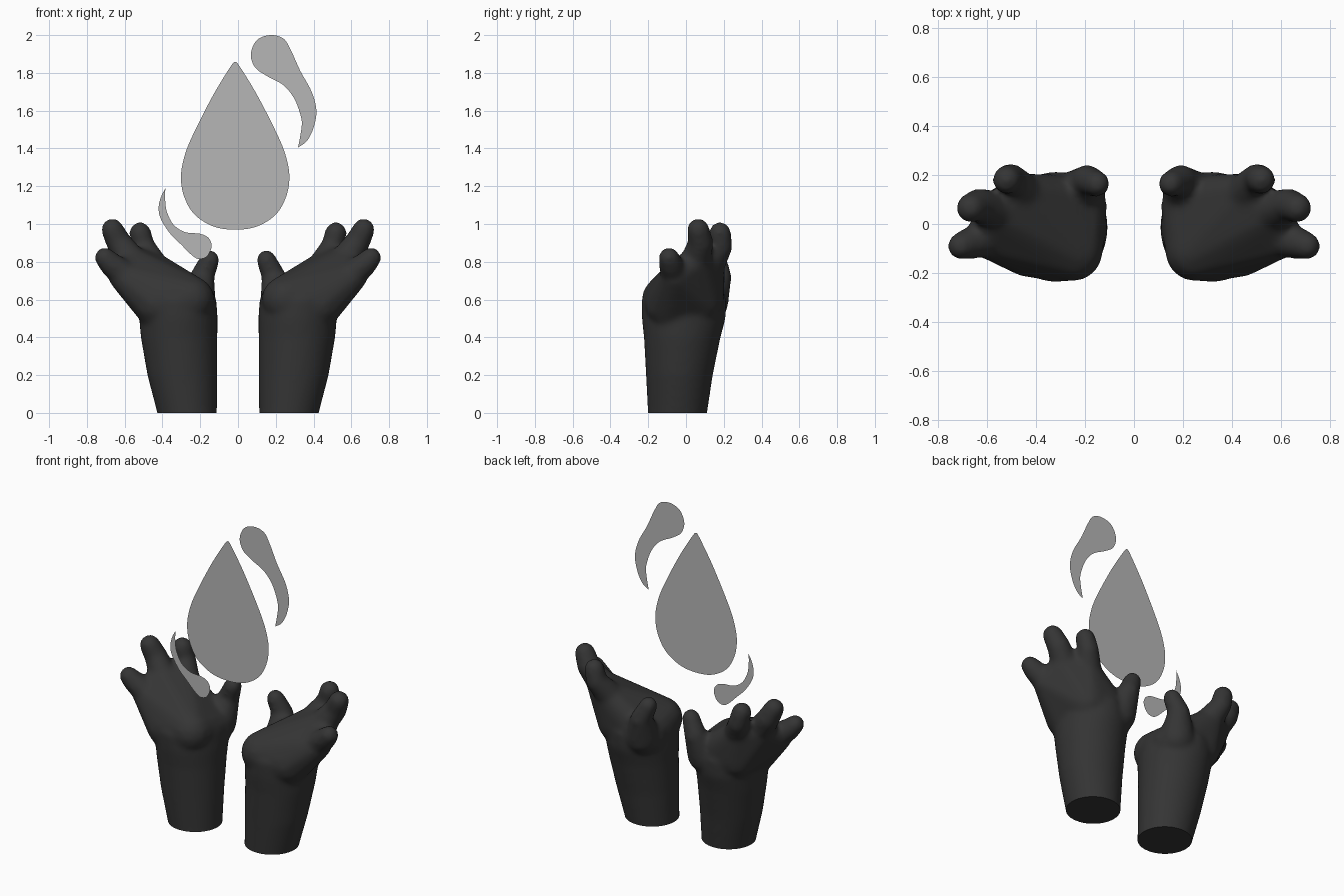
import bpy, bmesh, math
from mathutils import Vector

if "Cube" in bpy.data.objects:
    bpy.data.objects.remove(bpy.data.objects["Cube"])


def material(name, value):
    m = bpy.data.materials.new(name)
    m.diffuse_color = (value, value, value, 1)
    m.use_nodes = True
    m.node_tree.nodes["Principled BSDF"].inputs["Base Color"].default_value = m.diffuse_color
    return m


black = material("charcoal", 0.035)
grey = material("light grey", 0.47)


def ball(x, y, z, r, n=16):
    """Points of a sphere."""
    pts = [Vector((x, y, z + r)), Vector((x, y, z - r))]
    for i in range(1, 8):
        a = math.pi * i / 8
        for j in range(n):
            b = 2 * math.pi * j / n
            pts.append(Vector((x + r * math.sin(a) * math.cos(b),
                               y + r * math.sin(a) * math.sin(b),
                               z + r * math.cos(a))))
    return pts


def ring(z, cx, cy, rx, ry, n=32):
    return [Vector((cx + rx * math.cos(2 * math.pi * k / n),
                    cy + ry * math.sin(2 * math.pi * k / n), z)) for k in range(n)]


def hull(points, verts, faces):
    """Add the convex hull of the points to the mesh lists."""
    bm = bmesh.new()
    for p in points:
        bm.verts.new(p)
    bmesh.ops.convex_hull(bm, input=bm.verts[:])
    bmesh.ops.delete(bm, geom=[v for v in bm.verts if not v.link_faces], context='VERTS')
    bmesh.ops.recalc_face_normals(bm, faces=bm.faces[:])
    bm.verts.index_update()
    base = len(verts)
    verts.extend(v.co.copy() for v in bm.verts)
    faces.extend([base + v.index for v in f.verts] for f in bm.faces)
    bm.free()


# forearm rings: z, centre x, centre y, radius x, radius y
ARM = [(-0.1, .258, -.05, .149, .15), (0, .27, -.045, .158, .157),
       (.2, .295, -.035, .185, .177), (.4, .312, -.02, .203, .203),
       (.5, .315, -.012, .208, .222), (.6, .32, -.012, .205, .225),
       (.67, .34, -.01, .16, .18)]
# palm balls: x, y, z, radius
PALM = [(.25, -.11, .6, .125), (.23, .08, .57, .12), (.42, -.085, .58, .135),
        (.42, .08, .6, .12), (.61, -.06, .72, .075), (.57, .05, .8, .08),
        (.46, .125, .78, .08)]
# thumb and three fingers, from root to tip
FINGERS = [
    [(.22, .12, .58, .105), (.19, .178, .72, .064), (.15, .163, .81, .053)],
    [(.45, .125, .78, .08), (.50, .185, .88, .062), (.518, .18, .952, .059)],
    [(.56, .05, .8, .082), (.63, .078, .9, .068), (.665, .065, .97, .06)],
    [(.6, -.06, .73, .076), (.675, -.08, .79, .064), (.705, -.09, .822, .055)],
]

verts, faces = [], []
for a, b in zip(ARM, ARM[1:]):
    hull(ring(*a) + ring(*b), verts, faces)
hull([p for s in PALM for p in ball(*s)], verts, faces)
for finger in FINGERS:
    for a, b in zip(finger, finger[1:]):
        hull(ball(*a) + ball(*b), verts, faces)

# fuse the parts into one skin and soften the joins
mesh = bpy.data.meshes.new("hand_parts")
mesh.from_pydata(verts, [], faces)
source = bpy.data.objects.new("hand_parts", mesh)
bpy.context.collection.objects.link(source)
remesh = source.modifiers.new("fuse", 'REMESH')
remesh.mode = 'VOXEL'
remesh.voxel_size = 0.014
smooth = source.modifiers.new("soften", 'SMOOTH')
smooth.factor = 0.5
smooth.iterations = 10
dg = bpy.context.evaluated_depsgraph_get()
skin = bpy.data.meshes.new_from_object(source.evaluated_get(dg))
bpy.data.objects.remove(source)

# right and left hand, cut flat at the floor
for name, side in (("right_hand", 1), ("left_hand", -1)):
    bm = bmesh.new()
    bm.from_mesh(skin)
    bmesh.ops.bisect_plane(bm, geom=bm.verts[:] + bm.edges[:] + bm.faces[:],
                           plane_co=(0, 0, 0), plane_no=(0, 0, 1), clear_inner=True)
    bmesh.ops.holes_fill(bm, edges=[e for e in bm.edges if e.is_boundary], sides=0)
    for v in bm.verts:
        v.co.x *= side
    bmesh.ops.recalc_face_normals(bm, faces=bm.faces[:])
    me = bpy.data.meshes.new(name)
    bm.to_mesh(me)
    bm.free()
    me.materials.clear()
    me.materials.append(black)
    ob = bpy.data.objects.new(name, me)
    bpy.context.collection.objects.link(ob)
    bpy.context.view_layer.objects.active = ob
    ob.select_set(True)
    bpy.ops.object.shade_smooth_by_angle(angle=math.radians(50))
    ob.select_set(False)


def flat_drop(name, pts, y=-0.08, steps=6):
    """Flat outline sheet, smooth everywhere except at the first point (the tip)."""
    p = [Vector(q) for q in pts] + [Vector(pts[0])]
    p = [p[0]] + p + [p[-1]]
    bm = bmesh.new()
    loop = []
    for i in range(1, len(p) - 2):
        a, b, c, d = p[i - 1:i + 3]
        for k in range(steps):
            t = k / steps
            q = 0.5 * (2 * b + (c - a) * t + (2 * a - 5 * b + 4 * c - d) * t * t
                       + (3 * b - a - 3 * c + d) * t ** 3)
            loop.append(bm.verts.new((q.x, y, q.y)))
    f = bm.faces.new(loop)
    f.normal_update()
    if f.normal.y > 0:
        f.normal_flip()
    bmesh.ops.triangulate(bm, faces=[f])
    me = bpy.data.meshes.new(name)
    bm.to_mesh(me)
    bm.free()
    me.materials.append(grey)
    bpy.context.collection.objects.link(bpy.data.objects.new(name, me))


# large drop, symmetric about its own axis
AXIS = -0.015
half = [(.02, 1.84), (.115, 1.685), (.22, 1.48), (.268, 1.36), (.287, 1.25),
        (.27, 1.145), (.215, 1.05), (.115, .987)]
flat_drop("large_drop", [(AXIS, 1.857)] + [(AXIS + x, z) for x, z in half]
          + [(AXIS, .97)] + [(AXIS - x, z) for x, z in reversed(half)])
# curled drops beside it
flat_drop("upper_curl", [(.318, 1.405), (.335, 1.5), (.335, 1.56), (.30, 1.66),
                         (.24, 1.735), (.15, 1.785), (.09, 1.83), (.068, 1.90),
                         (.1, 1.973), (.17, 2.0), (.24, 1.982), (.28, 1.92),
                         (.33, 1.81), (.39, 1.70), (.415, 1.60), (.40, 1.51),
                         (.365, 1.44)])
flat_drop("lower_curl", [(-.385, 1.187), (-.385, 1.12), (-.375, 1.06), (-.34, .995),
                         (-.28, .957), (-.2, .948), (-.155, .925), (-.14, .88),
                         (-.165, .828), (-.21, .815), (-.25, .84), (-.3, .89),
                         (-.36, .95), (-.41, 1.03), (-.42, 1.09), (-.407, 1.145)])
